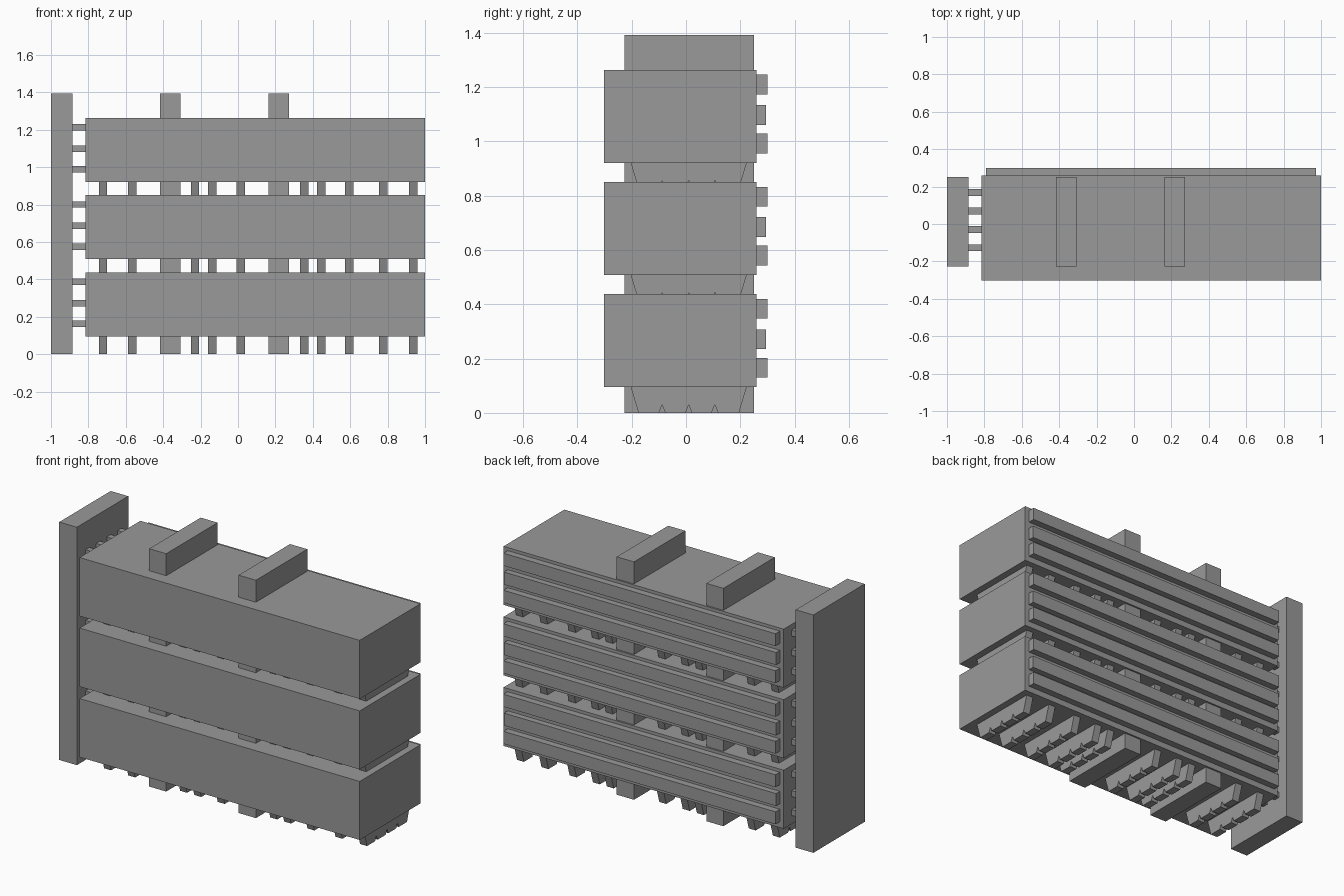
import bpy
import bmesh

old = bpy.data.objects.get("Cube")
if old:
    bpy.data.objects.remove(old, do_unlink=True)

grey = bpy.data.materials.new("mid grey")
grey.use_nodes = True
colour = (0.32, 0.32, 0.32, 1)
grey.diffuse_color = colour
grey.node_tree.nodes["Principled BSDF"].inputs["Base Color"].default_value = colour


def finish(name, bm):
    bmesh.ops.recalc_face_normals(bm, faces=bm.faces)
    mesh = bpy.data.meshes.new(name)
    bm.to_mesh(mesh)
    bm.free()
    mesh.materials.append(grey)
    obj = bpy.data.objects.new(name, mesh)
    bpy.context.collection.objects.link(obj)
    return obj


def box(name, x, y, z):
    """Box from (min, max) pairs on each axis."""
    bm = bmesh.new()
    bmesh.ops.create_cube(bm, size=1)
    for v in bm.verts:
        v.co = [r[0] if c < 0 else r[1] for c, r in zip(v.co, (x, y, z))]
    return finish(name, bm)


def rib(name, x, base, width=0.045):
    """Tapered cross rib with small notches along its lower edge."""
    outline = [(-0.205, 0.10), (-0.175, 0)]
    for n in (-0.088, 0.01, 0.106):
        outline += [(n - 0.012, 0), (n, 0.03), (n + 0.012, 0)]
    outline += [(0.195, 0), (0.225, 0.10)]
    bm = bmesh.new()
    face = bm.faces.new([bm.verts.new((x - width / 2, y, base + z)) for y, z in outline])
    ext = bmesh.ops.extrude_face_region(bm, geom=[face])["geom"]
    verts = [g for g in ext if isinstance(g, bmesh.types.BMVert)]
    bmesh.ops.translate(bm, verts=verts, vec=(width, 0, 0))
    return finish(name, bm)


# Upright end panel and the two upright walls running through the blocks
DEPTH = (-0.226, 0.25)
HEIGHT = (0, 1.393)
box("end_panel", (-1, -0.886), DEPTH, HEIGHT)
box("cross_wall_right", (-0.417, -0.307), DEPTH, HEIGHT)
box("cross_wall_left", (0.162, 0.274), DEPTH, HEIGHT)

RIBS = (-0.722, -0.566, -0.23, -0.138, 0.014, 0.354, 0.444, 0.595, 0.777, 0.936)

for level in range(3):
    base = level * 0.413
    # Main block
    box(f"block_{level}", (-0.815, 1), (-0.302, 0.26), (base + 0.095, base + 0.438))
    # Back slats, the middle one slightly thinner
    for i, (low, back) in enumerate(((0.13, 0.30), (0.235, 0.295), (0.347, 0.30))):
        box(f"back_slat_{level}_{i}", (-0.79, 0.973), (0.25, back),
            (base + low, base + low + 0.073))
    # Pegs joining the block to the end panel
    for i, low in enumerate((0.145, 0.256, 0.37)):
        for j, y in enumerate((-0.145, -0.047, 0.052, 0.15)):
            box(f"peg_{level}_{i}_{j}", (-0.89, -0.81), (y, y + 0.036),
                (base + low, base + low + 0.034))
    # Ribs under the block
    for i, x in enumerate(RIBS):
        rib(f"rib_{level}_{i}", x, base)
